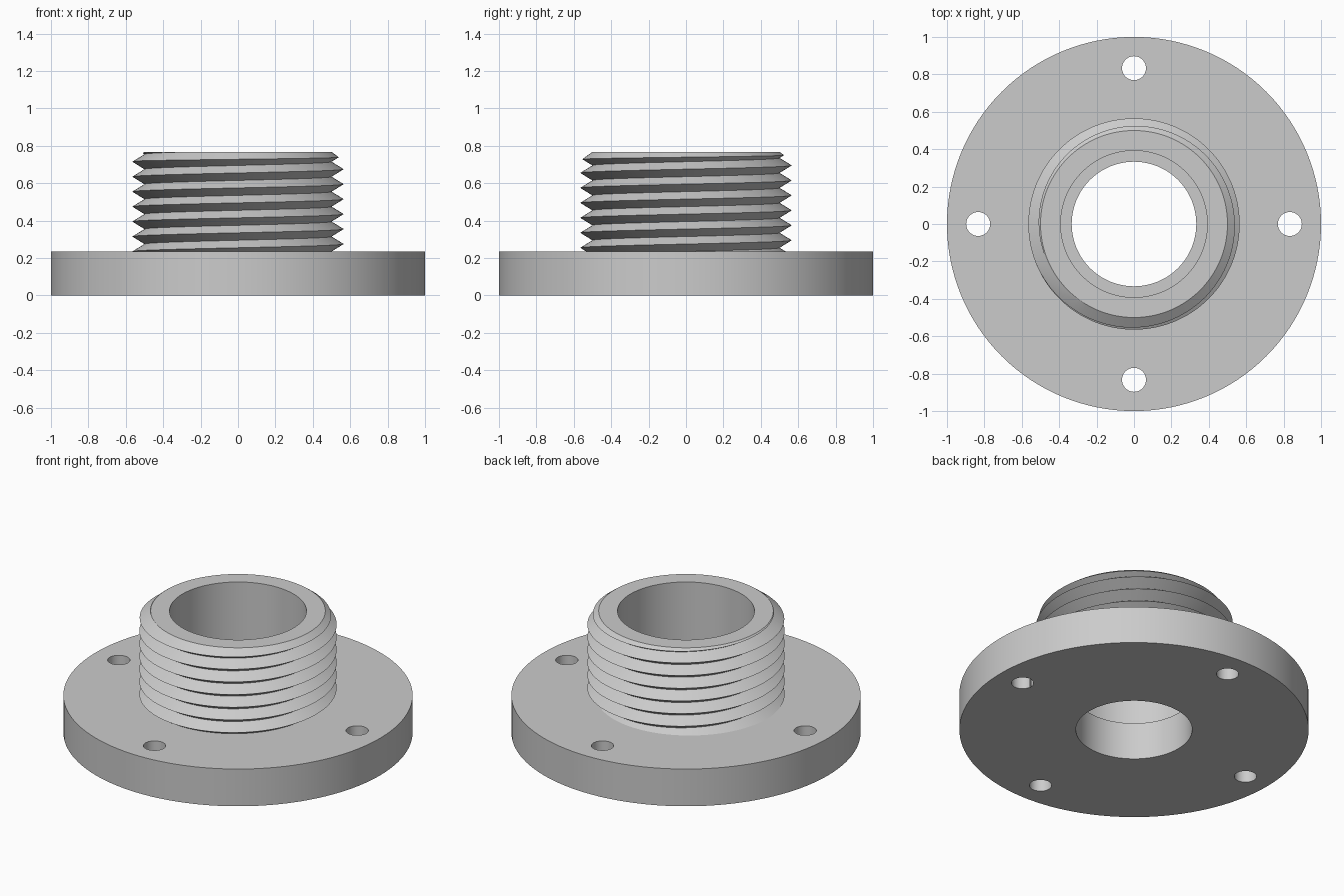
import bpy
import bmesh
from math import pi, sin, cos

if "Cube" in bpy.data.objects:
    bpy.data.objects.remove(bpy.data.objects["Cube"])

SEGMENTS = 128
FLANGE_TOP, TOP = 0.235, 0.768
BORE, NECK_BORE = 0.333, 0.392
ROOT, CREST, PITCH = 0.5, 0.565, 0.08
CHAMFER_SLOPE = 1.35          # radius gained per unit below the top

gray = bpy.data.materials.new("plain gray")
gray.use_nodes = True
gray.diffuse_color = (0.6, 0.6, 0.6, 1)
gray.node_tree.nodes["Principled BSDF"].inputs["Base Color"].default_value = (0.6, 0.6, 0.6, 1)


def lofted(name, column, closed):
    """Join the (radius, height) profiles given by column(angle) all the way round."""
    bm = bmesh.new()
    rows = []
    for i in range(SEGMENTS + 1):
        a = 2 * pi * i / SEGMENTS
        rows.append([bm.verts.new((r * cos(a), r * sin(a), z)) for r, z in column(a)])
    for left, right in zip(rows, rows[1:]):
        n = len(left)
        for k in range(n if closed else n - 1):
            m = (k + 1) % n
            bm.faces.new((left[k], right[k], right[m], left[m]))
    # Merging closes the seam and collapses clipped turns of the thread
    bmesh.ops.remove_doubles(bm, verts=bm.verts, dist=1e-5)
    bmesh.ops.dissolve_degenerate(bm, edges=bm.edges, dist=1e-6)
    bmesh.ops.recalc_face_normals(bm, faces=bm.faces)
    mesh = bpy.data.meshes.new(name)
    bm.to_mesh(mesh)
    bm.free()
    obj = bpy.data.objects.new(name, mesh)
    bpy.context.collection.objects.link(obj)
    mesh.materials.append(gray)
    return obj


def smooth(obj):
    bpy.ops.object.select_all(action="DESELECT")
    obj.select_set(True)
    bpy.context.view_layer.objects.active = obj
    bpy.ops.object.shade_smooth_by_angle(angle=pi / 6)


# Flange: a thick ring
flange = lofted("flange", lambda a: [(BORE, 0), (1, 0), (1, FLANGE_TOP), (BORE, FLANGE_TOP)], True)

# Four bolt holes through the flange
for i in range(4):
    a = i * pi / 2
    bpy.ops.mesh.primitive_cylinder_add(vertices=48, radius=0.064, depth=1,
                                        location=(0.833 * cos(a), 0.833 * sin(a), 0.1))
    cutter = bpy.context.object
    cutter.name = "bolt_hole_cutter"
    cutter.hide_render = True
    cutter.data.materials.append(gray)
    cut = flange.modifiers.new("bolt_hole", "BOOLEAN")
    cut.operation, cut.solver, cut.object = "DIFFERENCE", "EXACT", cutter
    bpy.context.view_layer.objects.active = flange
    bpy.ops.object.modifier_apply(modifier=cut.name)
    bpy.data.objects.remove(cutter)
smooth(flange)


def thread_radius(z, a):
    """Triangular right-handed thread."""
    phase = ((z - FLANGE_TOP) / PITCH - a / (2 * pi)) % 1
    return ROOT + (CREST - ROOT) * (1 - abs(2 * phase - 1))


def chamfer_radius(z):
    return ROOT + (TOP - z) * CHAMFER_SLOPE


def neck_column(a):
    """One slice of the neck: threaded outside, chamfered end, plain bore."""
    points = []
    for k in range(-4, 16):
        start = FLANGE_TOP + PITCH * (a / (2 * pi) + k / 2)
        low, high = (min(max(z, FLANGE_TOP), TOP) for z in (start, start + PITCH / 2))
        over = [thread_radius(z, a) - chamfer_radius(z) for z in (low, high)]
        t = over[0] / (over[0] - over[1]) if over[0] * over[1] < 0 else 0.5
        for z in (low, low + t * (high - low), high):
            points.append((min(thread_radius(z, a), chamfer_radius(z)), z))
    return points + [(NECK_BORE, TOP), (NECK_BORE, FLANGE_TOP)]


# Threaded neck, standing on the flange
smooth(lofted("threaded_neck", neck_column, False))
